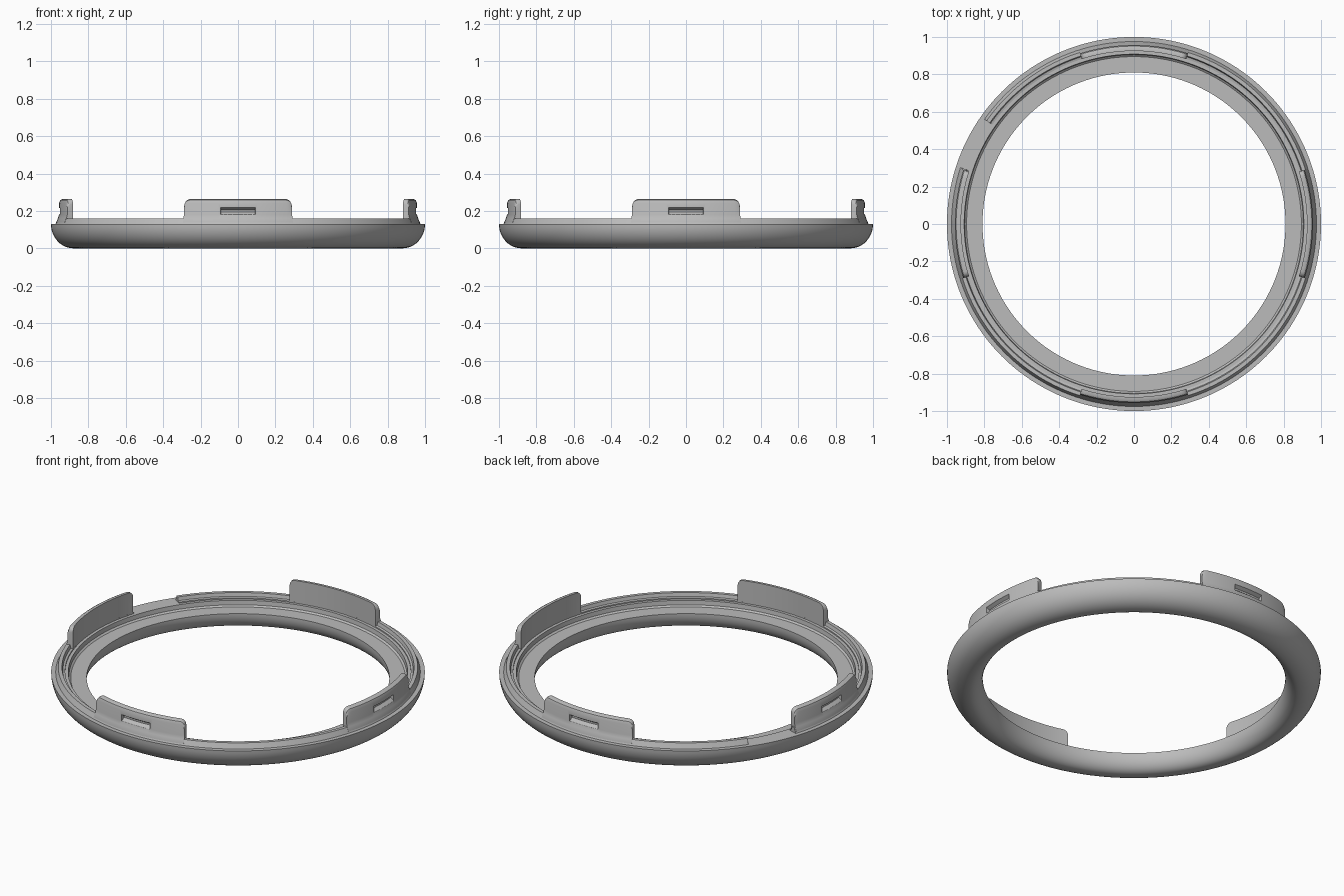
import bpy, bmesh
from math import sin, cos, pi, radians, sqrt

if "Cube" in bpy.data.objects:
    bpy.data.objects.remove(bpy.data.objects["Cube"], do_unlink=True)

grey = bpy.data.materials.new("plain grey")
grey.use_nodes = True
colour = (0.5, 0.5, 0.5, 1)
grey.diffuse_color = colour
grey.node_tree.nodes["Principled BSDF"].inputs["Base Color"].default_value = colour


def sweep(name, angles, section, closed=False):
    """Turn a closed (radius, height) section about the z axis."""
    bm = bmesh.new()
    loops = [[bm.verts.new((r * cos(a), r * sin(a), z)) for r, z in section(a)]
             for a in angles]
    n = len(loops[0])
    pairs = list(zip(loops, loops[1:]))
    if closed:
        pairs.append((loops[-1], loops[0]))
    for p, q in pairs:
        for i in range(n):
            j = (i + 1) % n
            bm.faces.new((p[i], q[i], q[j], p[j]))
    if not closed:
        bm.faces.new(loops[0])
        bm.faces.new(loops[-1][::-1])
    bmesh.ops.recalc_face_normals(bm, faces=bm.faces)
    mesh = bpy.data.meshes.new(name)
    bm.to_mesh(mesh)
    bm.free()
    ob = bpy.data.objects.new(name, mesh)
    bpy.context.collection.objects.link(ob)
    mesh.materials.append(grey)
    return ob


def smooth(ob):
    bpy.ops.object.select_all(action='DESELECT')
    ob.select_set(True)
    bpy.context.view_layer.objects.active = ob
    bpy.ops.object.shade_smooth_by_angle(angle=radians(30))


def span(a, b, n):
    return [a + (b - a) * i / n for i in range(n + 1)]


# Ring body: rounded underside, flat inner ledge, stepped outer rim
outer_curve = [(0.88 + 0.12 * cos(t), 0.13 - 0.13 * sin(t)) for t in span(0, pi / 2, 12)]
inner_curve = [(0.88 - 0.07 * sin(t), 0.09 - 0.09 * cos(t)) for t in span(0, pi / 2, 10)]
ledge = [(0.81, 0.097), (0.895, 0.097), (0.905, 0.105), (0.908, 0.13)]
body = outer_curve + inner_curve[1:] + ledge
ring = sweep("ring_body", span(0, 2 * pi, 192)[:-1], lambda a: body, True)
smooth(ring)

# Raised lip, open for a short gap beside one tab
lip = [(0.978, 0.125), (0.972, 0.138), (0.962, 0.16), (0.942, 0.16),
       (0.937, 0.14), (0.925, 0.137), (0.925, 0.125)]
smooth(sweep("raised_lip", span(radians(162), radians(505), 180), lambda a: lip))

# Four clip tabs with rounded top corners and a wedge-shaped catch slot
HALF, CORNER, TOP = radians(17.6), 0.03, 0.263
corner_turn = CORNER / 0.95


def tab_section(centre):
    def section(a):
        over = max(0, abs(a - centre) - (HALF - corner_turn)) / corner_turn
        h = TOP - CORNER * (1 - sqrt(max(0, 1 - over * over)))
        return [(0.925, 0.1), (0.972, 0.1), (0.972, 0.14), (0.963, 0.16), (0.957, 0.18),
                (0.957, h - 0.022), (0.951, h - 0.006), (0.94, h), (0.925, h)]
    return section


slot = [(0.97, 0.217), (0.957, 0.217), (0.938, 0.205), (0.938, 0.195),
        (0.957, 0.18), (0.97, 0.18)]
for k, side in enumerate(("left", "back", "right", "front")):
    c = k * pi / 2
    ends = [corner_turn * (1 - cos(t)) for t in span(0, pi / 2, 6)]
    start = [c - HALF + e for e in ends]
    angles = start + span(start[-1], 2 * c - start[-1], 20)[1:-1] + [2 * c - a for a in start[::-1]]
    tab = sweep(side + "_clip_tab", angles, tab_section(c))
    cutter = sweep(side + "_slot_cutter", span(c - 0.097, c + 0.097, 8), lambda a: slot)
    mod = tab.modifiers.new("slot", 'BOOLEAN')
    mod.object, mod.operation, mod.solver = cutter, 'DIFFERENCE', 'EXACT'
    bpy.context.view_layer.objects.active = tab
    bpy.ops.object.modifier_apply(modifier=mod.name)
    bpy.data.objects.remove(cutter, do_unlink=True)
    smooth(tab)
